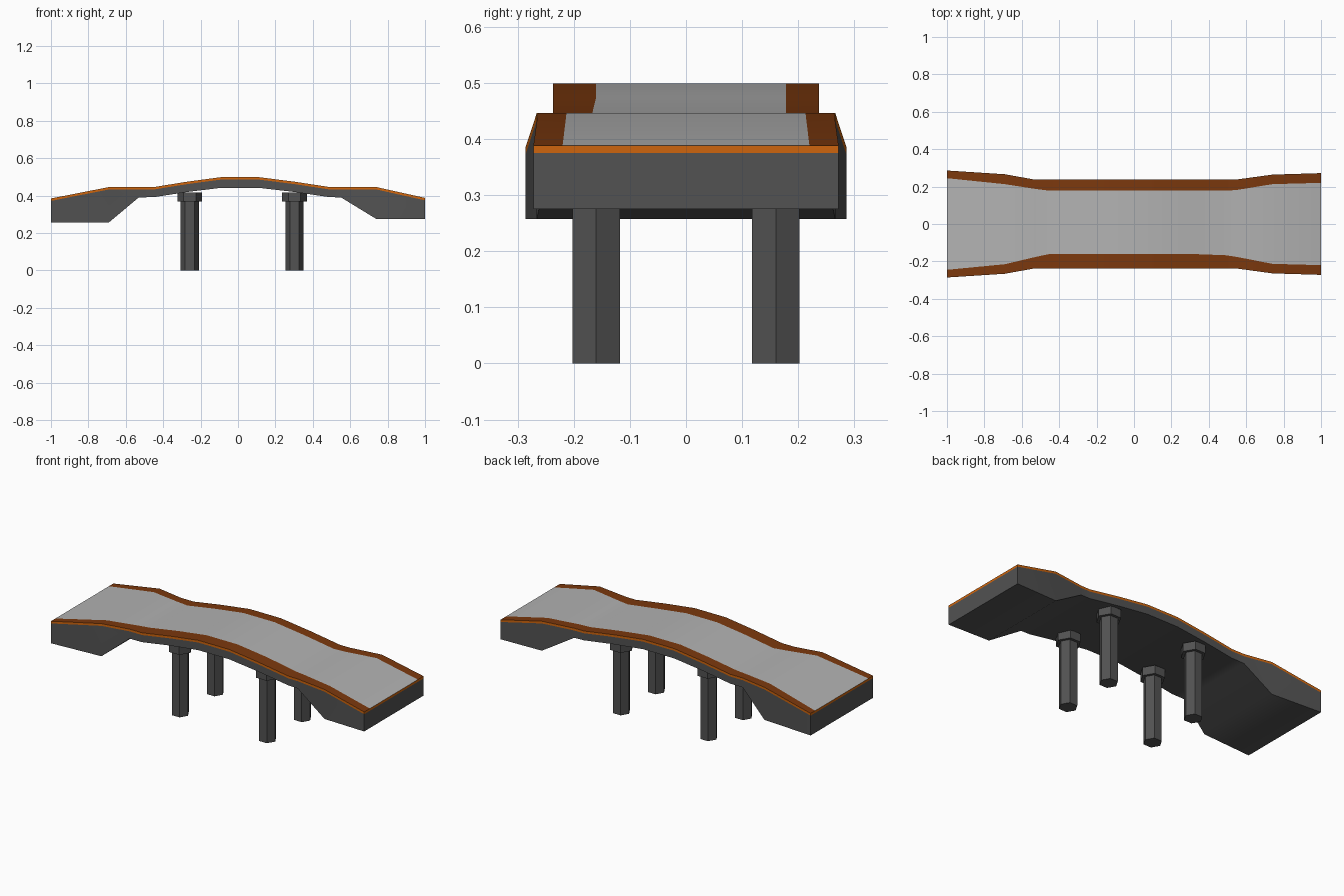
import bpy, bmesh, math

if "Cube" in bpy.data.objects:
    bpy.data.objects.remove(bpy.data.objects["Cube"])

def material(name, rgb):
    m = bpy.data.materials.new(name)
    m.diffuse_color = (*rgb, 1)
    m.use_nodes = True
    m.node_tree.nodes["Principled BSDF"].inputs["Base Color"].default_value = m.diffuse_color
    return m

CONCRETE = material("dark_concrete", (0.085, 0.085, 0.085))
ASPHALT = material("light_road", (0.45, 0.45, 0.45))
ORANGE = material("orange_trim", (0.62, 0.13, 0.004))
BROWN = material("brown_kerb", (0.2, 0.04, 0.004))

# Stations: x, top z, underside z, half width, kerb inner edge back / front
STATIONS = [
    (-1.00, 0.385, 0.257, 0.286, 0.245, 0.245),
    (-0.69, 0.446, 0.257, 0.266, 0.213, 0.215),
    (-0.53, 0.446, 0.391, 0.237, 0.188, 0.177),
    (-0.45, 0.446, 0.392, 0.237, 0.178, 0.160),
    (-0.27, 0.475, 0.420, 0.237, 0.178, 0.160),
    (-0.09, 0.499, 0.442, 0.237, 0.178, 0.160),
    (0.11, 0.499, 0.442, 0.237, 0.178, 0.160),
    (0.30, 0.475, 0.420, 0.237, 0.178, 0.160),
    (0.49, 0.446, 0.392, 0.237, 0.178, 0.167),
    (0.55, 0.446, 0.391, 0.238, 0.182, 0.176),
    (0.74, 0.446, 0.275, 0.264, 0.213, 0.213),
    (1.00, 0.388, 0.275, 0.272, 0.220, 0.220),
]
TRIM = 0.013

def finish(bm, name, mats):
    bmesh.ops.remove_doubles(bm, verts=bm.verts, dist=1e-5)
    me = bpy.data.meshes.new(name)
    bm.to_mesh(me)
    bm.free()
    ob = bpy.data.objects.new(name, me)
    bpy.context.collection.objects.link(ob)
    for m in mats:
        me.materials.append(m)
    return ob

def smooth(ob, angle):
    bpy.ops.object.select_all(action='DESELECT')
    bpy.context.view_layer.objects.active = ob
    ob.select_set(True)
    bpy.ops.object.shade_smooth_by_angle(angle=math.radians(angle))

def loft(name, section, strip_mats, mats):
    """Skin open cross-sections along x and close both ends."""
    bm = bmesh.new()
    rings = [[bm.verts.new((s[0], y, z)) for y, z in section(s)] for s in STATIONS]
    for a, b in zip(rings, rings[1:]):
        for i, mat in enumerate(strip_mats):
            f = bm.faces.new((a[i], a[i + 1], b[i + 1], b[i]))
            f.material_index = mat
    bm.faces.new(rings[0][::-1])
    bm.faces.new(rings[-1])
    ob = finish(bm, name, mats)
    smooth(ob, 42)
    return ob

# Concrete body with thick abutment ends; open where the road covers it
def body_section(s):
    x, zt, zb, w, ib, fr = s
    return [(-w, zt - TRIM), (-w, zb), (w, zb), (w, zt - TRIM)][::-1][::-1]

loft("bridge_body", body_section, [0, 0, 0], [CONCRETE])

# Road slab: orange edges, brown kerb strips and light road surface
def road_section(s):
    x, zt, zb, w, ib, fr = s
    return [(w, zt - TRIM), (w, zt), (ib, zt), (-fr, zt), (-w, zt), (-w, zt - TRIM)]

loft("road_surface", road_section, [0, 1, 2, 1, 0], [ORANGE, BROWN, ASPHALT])

# Hexagonal piers with wider collars under the deck
def hex_prism(name, x, y, radius, z0, z1):
    bpy.ops.mesh.primitive_cylinder_add(
        vertices=6, radius=radius, depth=z1 - z0,
        location=(x, y, (z0 + z1) / 2), rotation=(0, 0, math.pi / 2))
    ob = bpy.context.object
    ob.name = name
    ob.data.materials.append(CONCRETE)

for x, end in ((-0.258, "left"), (0.302, "right")):
    for y, side in ((-0.16, "front"), (0.16, "back")):
        hex_prism(f"{end}_{side}_pier", x, y, 0.049, 0, 0.38)
        hex_prism(f"{end}_{side}_pier_collar", x, y, 0.066, 0.37, 0.418)

# Make all normals face outwards
for name in ("bridge_body", "road_surface"):
    me = bpy.data.objects[name].data
    ref = 1 if name == "road_surface" else -1
    bm = bmesh.new()
    bm.from_mesh(me)
    bmesh.ops.recalc_face_normals(bm, faces=bm.faces)
    wide = max(bm.faces, key=lambda f: f.calc_area() * abs(f.normal.z))
    if wide.normal.z * ref < 0:
        bmesh.ops.reverse_faces(bm, faces=bm.faces)
    bm.to_mesh(me)
    bm.free()
